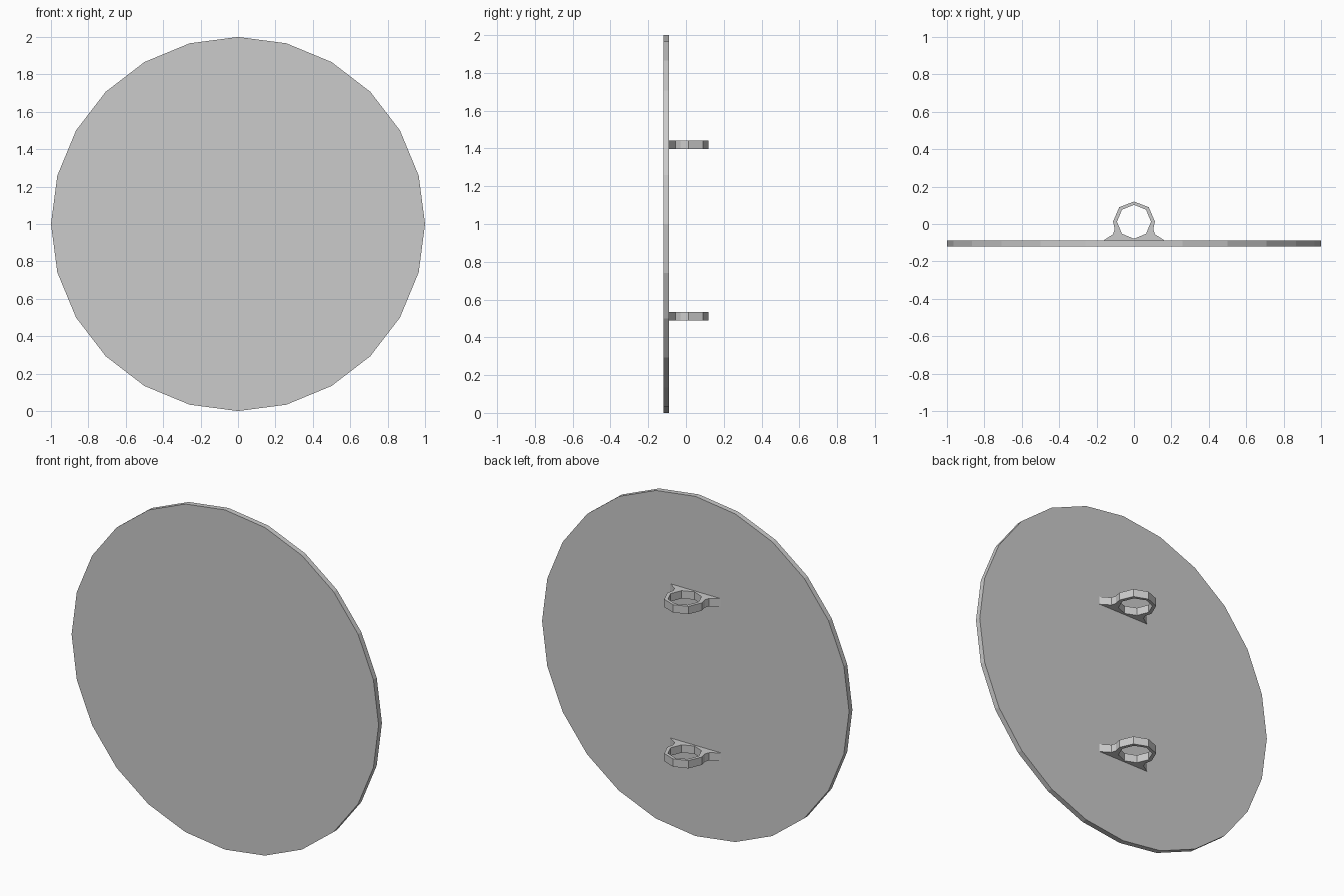
import bpy, bmesh
from math import sin, cos, pi

if "Cube" in bpy.data.objects:
    bpy.data.objects.remove(bpy.data.objects["Cube"])


def finish(bm, name):
    bmesh.ops.recalc_face_normals(bm, faces=bm.faces)
    me = bpy.data.meshes.new(name)
    bm.to_mesh(me)
    bm.free()
    ob = bpy.data.objects.new(name, me)
    bpy.context.collection.objects.link(ob)
    return ob


def extrude_loops(name, loops, to3d, depth):
    """Fill closed 2D loops (inner ones become holes) and extrude them."""
    bm = bmesh.new()
    edges = []
    for pts in loops:
        vs = [bm.verts.new(to3d(*p)) for p in pts]
        edges += [bm.edges.new((a, b)) for a, b in zip(vs, vs[1:] + vs[:1])]
    if len(loops) == 1:
        bm.faces.new(bm.verts[:])
    else:
        bmesh.ops.triangle_fill(bm, edges=edges, use_beauty=True)
    res = bmesh.ops.extrude_face_region(bm, geom=bm.faces[:], use_keep_orig=True)
    moved = [g for g in res["geom"] if isinstance(g, bmesh.types.BMVert)]
    bmesh.ops.translate(bm, verts=moved, vec=depth)
    return finish(bm, name)


def ngon(n, r, cy=0.0):
    return [(r * sin(2 * pi * i / n), cy + r * cos(2 * pi * i / n)) for i in range(n)]


# Round sign plate, 24 sides
extrude_loops("sign_plate", [ngon(24, 1.0, 1.0)],
              lambda x, z: (x, -0.12, z), (0, 0.031, 0))

# Pole clamps: octagonal ring with a flared foot against the plate
half = [(0.079, 0.09), (0.112, 0.013), (0.103, -0.028), (0.112, -0.055), (0.165, -0.089)]
outer = [(0, 0.12)] + half + [(-x, y) for x, y in reversed(half)]
inner = ngon(8, 0.091, 0.012)
for name, z in (("lower_clamp", 0.488), ("upper_clamp", 1.396)):
    extrude_loops(name, [outer, inner], lambda x, y: (x, y, z), (0, 0, 0.046))
